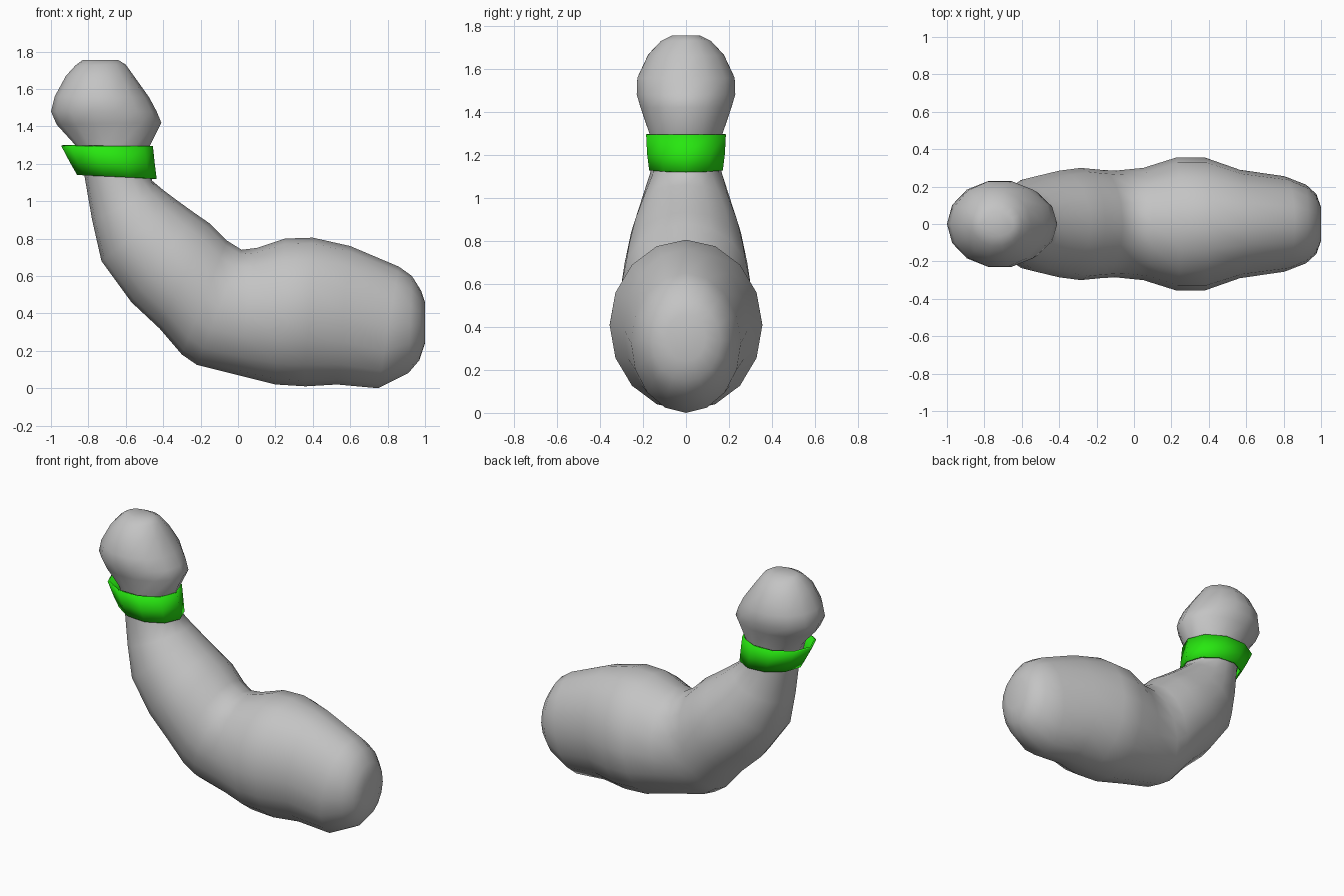
import bpy, bmesh, math
from mathutils import Vector

cube = bpy.data.objects.get("Cube")
if cube:
    bpy.data.objects.remove(cube, do_unlink=True)


def material(name, rgb):
    m = bpy.data.materials.new(name)
    m.use_nodes = True
    m.diffuse_color = (*rgb, 1)
    m.node_tree.nodes["Principled BSDF"].inputs["Base Color"].default_value = (*rgb, 1)
    return m


def loft(name, sections, sides, mat, capped=True):
    """Skin ellipses, each spanning an outer and an inner point in xz with a half width in y."""
    bm = bmesh.new()
    rings = []
    for ox, oz, ix, iz, width in sections:
        outer, inner = Vector((ox, 0, oz)), Vector((ix, 0, iz))
        mid, half = (outer + inner) / 2, (inner - outer) / 2
        ring = []
        for i in range(sides):
            a = math.tau * i / sides
            ring.append(bm.verts.new(mid + half * math.cos(a) + Vector((0, width * math.sin(a), 0))))
        rings.append(ring)
    for a, b in zip(rings, rings[1:]):
        for i in range(sides):
            j = (i + 1) % sides
            bm.faces.new((a[i], a[j], b[j], b[i]))
    if capped:
        bm.faces.new(rings[0])
        bm.faces.new(rings[-1])
    bmesh.ops.recalc_face_normals(bm, faces=bm.faces)
    mesh = bpy.data.meshes.new(name)
    bm.to_mesh(mesh)
    bm.free()
    mesh.materials.append(mat)
    obj = bpy.data.objects.new(name, mesh)
    bpy.context.collection.objects.link(obj)
    bpy.ops.object.select_all(action='DESELECT')
    obj.select_set(True)
    bpy.context.view_layer.objects.active = obj
    bpy.ops.object.shade_smooth_by_angle(angle=math.radians(60))
    return obj


grey = material("soft grey", (0.55, 0.55, 0.55))
green = material("bright green", (0.02, 0.8, 0.005))

# Bent body, from the blunt end up to the neck
body = [
    (1.0, .24, 1.0, .46, .09),
    (.97, .15, .98, .52, .16),
    (.91, .08, .93, .60, .21),
    (.75, .00, .86, .65, .255),
    (.53, .02, .60, .76, .29),
    (.36, .01, .40, .805, .355),
    (.20, .02, .25, .80, .355),
    (.00, .07, .10, .75, .30),
    (-.22, .125, .02, .74, .285),
    (-.30, .18, -.06, .79, .29),
    (-.42, .32, -.15, .88, .30),
    (-.57, .46, -.23, .935, .285),
    (-.73, .68, -.32, 1.0, .255),
    (-.78, .90, -.40, 1.06, .21),
    (-.82, 1.13, -.46, 1.11, .165),
    (-.85, 1.24, -.48, 1.24, .165),
]
loft("body", body, 16, grey)

# Egg-shaped head, leaning towards the bend
head = [
    (-.84, 1.20, -.49, 1.20, .16),
    (-.87, 1.30, -.47, 1.30, .175),
    (-.97, 1.41, -.41, 1.42, .215),
    (-1.0, 1.48, -.435, 1.48, .235),
    (-.98, 1.56, -.475, 1.555, .232),
    (-.92, 1.67, -.55, 1.66, .18),
    (-.87, 1.725, -.60, 1.73, .12),
    (-.83, 1.755, -.64, 1.755, .065),
]
loft("head", head, 14, grey)

# Flared collar with a thin wall
collar = [
    (-.86, 1.14, -.435, 1.12, .18),
    (-.90, 1.21, -.445, 1.20, .19),
    (-.945, 1.295, -.455, 1.295, .195),
]
band = loft("collar", collar, 10, green, capped=False)
wall = band.modifiers.new("Wall", 'SOLIDIFY')
wall.thickness = 0.012
wall.offset = -1
